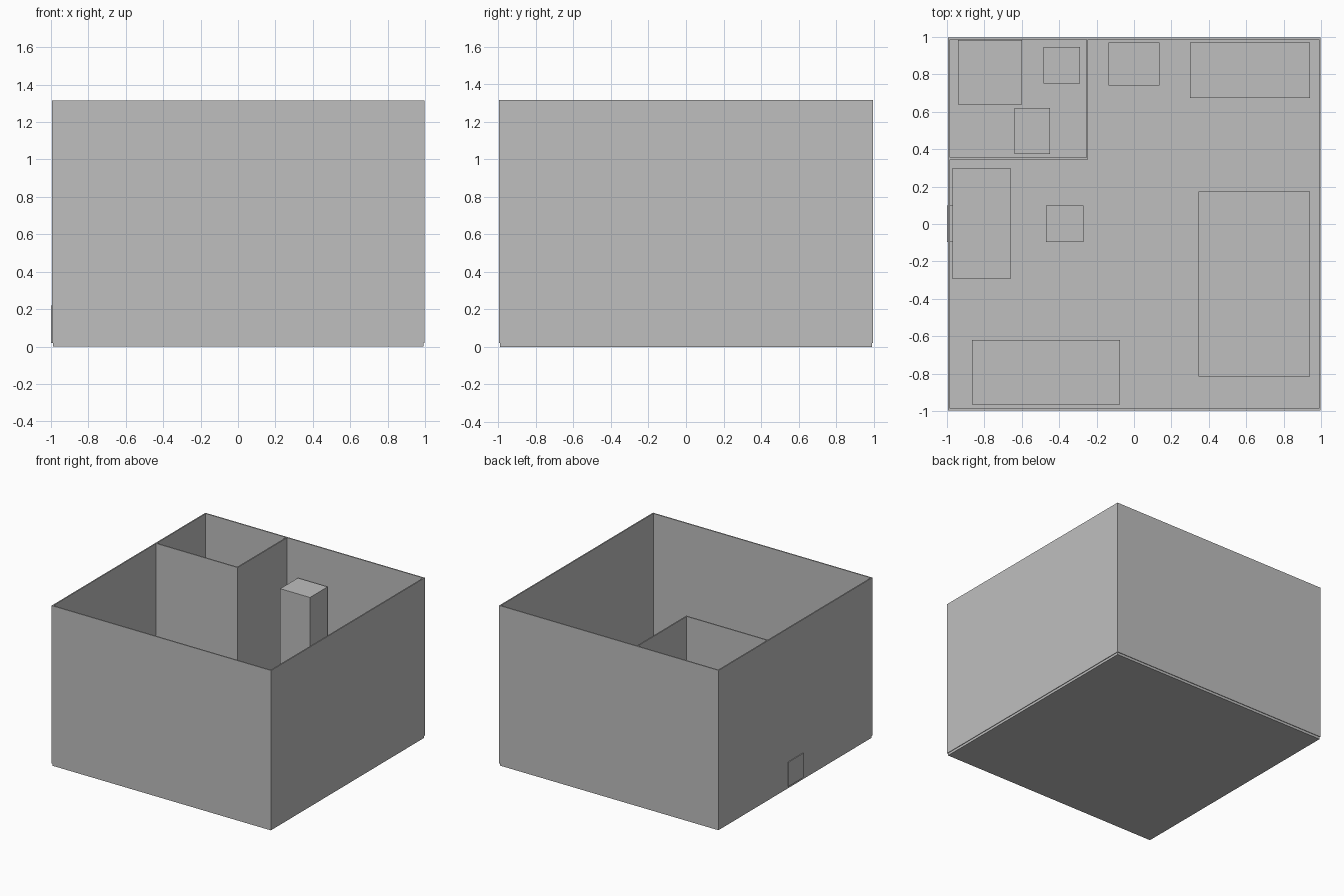
import bpy
import bmesh
from mathutils import Matrix

if "Cube" in bpy.data.objects:
    bpy.data.objects.remove(bpy.data.objects["Cube"])

# One plain grey for the whole model
grey = bpy.data.materials.new("plain grey")
grey.diffuse_color = (0.52, 0.52, 0.52, 1.0)
grey.use_nodes = True
grey.node_tree.nodes["Principled BSDF"].inputs["Base Color"].default_value = grey.diffuse_color


def box(name, x, y, z):
    """Box spanning the (min, max) ranges on each axis."""
    spans = (x, y, z)
    size = [b - a for a, b in spans]
    mid = [(a + b) / 2 for a, b in spans]
    bm = bmesh.new()
    bmesh.ops.create_cube(bm, size=1, matrix=Matrix.Diagonal((*size, 1)))
    mesh = bpy.data.meshes.new(name)
    bm.to_mesh(mesh)
    bm.free()
    mesh.materials.append(grey)
    obj = bpy.data.objects.new(name, mesh)
    obj.location = mid
    bpy.context.collection.objects.link(obj)
    return obj


FLOOR = 0.02             # top of the floor slab
TOP = 1.315              # top of all walls
T = 0.01                 # wall thickness
X0, X1 = -0.994, 0.998   # outer wall faces
Y0, Y1 = -0.997, 0.997
WALL_Z = (FLOOR, TOP)

# Floor slab, slightly inset from the outer wall faces
box("floor", (X0 + T / 2, X1 - T / 2), (Y0 + T / 2, Y1 - T / 2), (0, FLOOR))

# Outer walls
box("front_wall", (X0, X1), (Y0, Y0 + T), WALL_Z)
box("back_wall", (X0, X1), (Y1 - T, Y1), WALL_Z)
box("left_wall", (X0, X0 + T), (Y0 + T, Y1 - T), WALL_Z)
box("right_wall", (X1 - T, X1), (Y0 + T, Y1 - T), WALL_Z)

# Bathroom partitions
box("bathroom_front_wall", (X0 + T, -0.245), (0.345, 0.355), WALL_Z)
box("bathroom_side_wall", (-0.255, -0.245), (0.355, Y1 - T), WALL_Z)

# Furniture blocks: name, x range, y range, height above the floor
furniture = [
    ("shower_tray", (-0.94, -0.60), (0.64, 0.985), 0.05),
    ("washbasin", (-0.485, -0.29), (0.75, 0.945), 0.42),
    ("toilet", (-0.64, -0.45), (0.375, 0.62), 0.20),
    ("fridge", (-0.135, 0.135), (0.74, 0.97), 1.0),
    ("kitchen_counter", (0.30, 0.94), (0.675, 0.97), 0.45),
    ("bed", (0.345, 0.94), (-0.815, 0.175), 0.25),
    ("sofa", (-0.865, -0.075), (-0.965, -0.62), 0.40),
    ("table", (-0.97, -0.66), (-0.295, 0.30), 0.37),
    ("stool_right", (-0.47, -0.27), (-0.097, 0.10), 0.20),
    ("stool_left", (-1.0, -0.80), (-0.097, 0.10), 0.20),
]
for name, x, y, height in furniture:
    box(name, x, y, (FLOOR, FLOOR + height))
